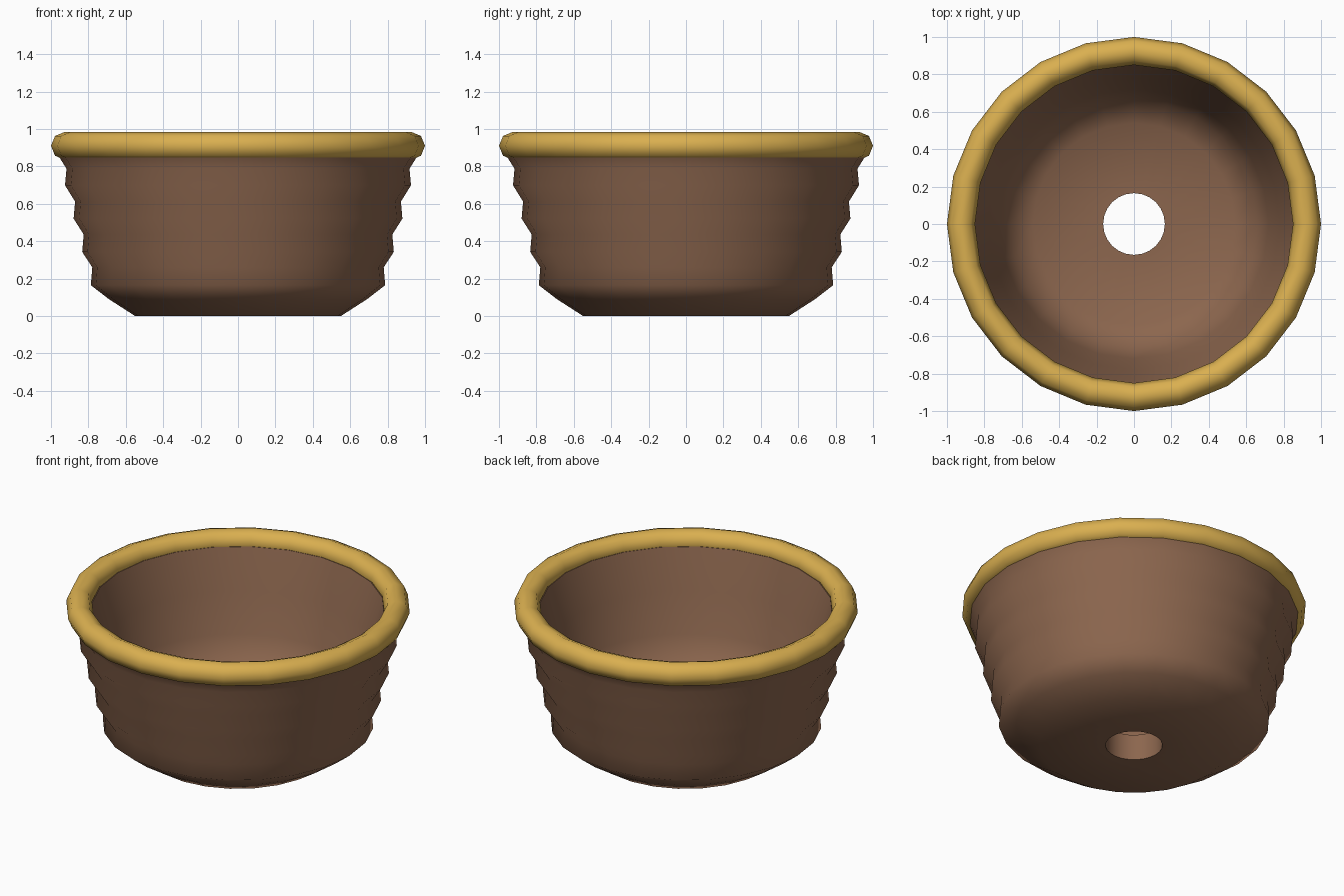
import bpy
import bmesh
import math

SIDES = 24

cube = bpy.data.objects.get("Cube")
if cube:
    bpy.data.objects.remove(cube, do_unlink=True)


def make_material(name, rgb):
    mat = bpy.data.materials.new(name)
    mat.use_nodes = True
    mat.diffuse_color = (*rgb, 1)
    mat.node_tree.nodes["Principled BSDF"].inputs["Base Color"].default_value = (*rgb, 1)
    return mat


def lathe(name, profile, mat, sharp_angle):
    """Turn a closed (radius, height) profile around the z axis."""
    bm = bmesh.new()
    verts = [bm.verts.new((r, 0, z)) for r, z in profile]
    edges = [bm.edges.new((v, verts[i - 1])) for i, v in enumerate(verts)]
    bmesh.ops.spin(bm, geom=verts + edges, cent=(0, 0, 0), axis=(0, 0, 1),
                   angle=math.tau, steps=SIDES, use_merge=True)
    bmesh.ops.remove_doubles(bm, verts=bm.verts[:], dist=0.0001)
    bmesh.ops.recalc_face_normals(bm, faces=bm.faces[:])
    mesh = bpy.data.meshes.new(name)
    bm.to_mesh(mesh)
    bm.free()
    mesh.materials.append(mat)
    obj = bpy.data.objects.new(name, mesh)
    bpy.context.collection.objects.link(obj)
    bpy.ops.object.select_all(action="DESELECT")
    obj.select_set(True)
    bpy.context.view_layer.objects.active = obj
    bpy.ops.object.shade_smooth_by_angle(angle=math.radians(sharp_angle))
    return obj


clay = make_material("brown clay", (0.262, 0.133, 0.076))
glaze = make_material("golden glaze", (0.70, 0.43, 0.08))

# Ridged bowl: base, four stepped ridges, then the hollow and the drain hole
hole = 0.165
outside = [(hole, 0), (0.55, 0), (0.69, 0.09)]
for i in range(4):
    outside += [(0.787 + 0.046 * i, 0.165 + 0.178 * i),
                (0.779 + 0.046 * i, 0.26 + 0.176 * i)]
outside += [(0.975, 0.88)]
inside = [(0.85, 0.9), (0.78, 0.65), (0.72, 0.4), (0.66, 0.25), (0.54, 0.17), (hole, 0.165)]
lathe("bowl", outside + inside, clay, 75)

# Rounded rim
ring = [(0.925 + 0.075 * math.cos(a), 0.91 + 0.075 * math.sin(a))
        for a in (math.tau * k / 8 for k in range(8))]
lathe("rim", ring, glaze, 75)
